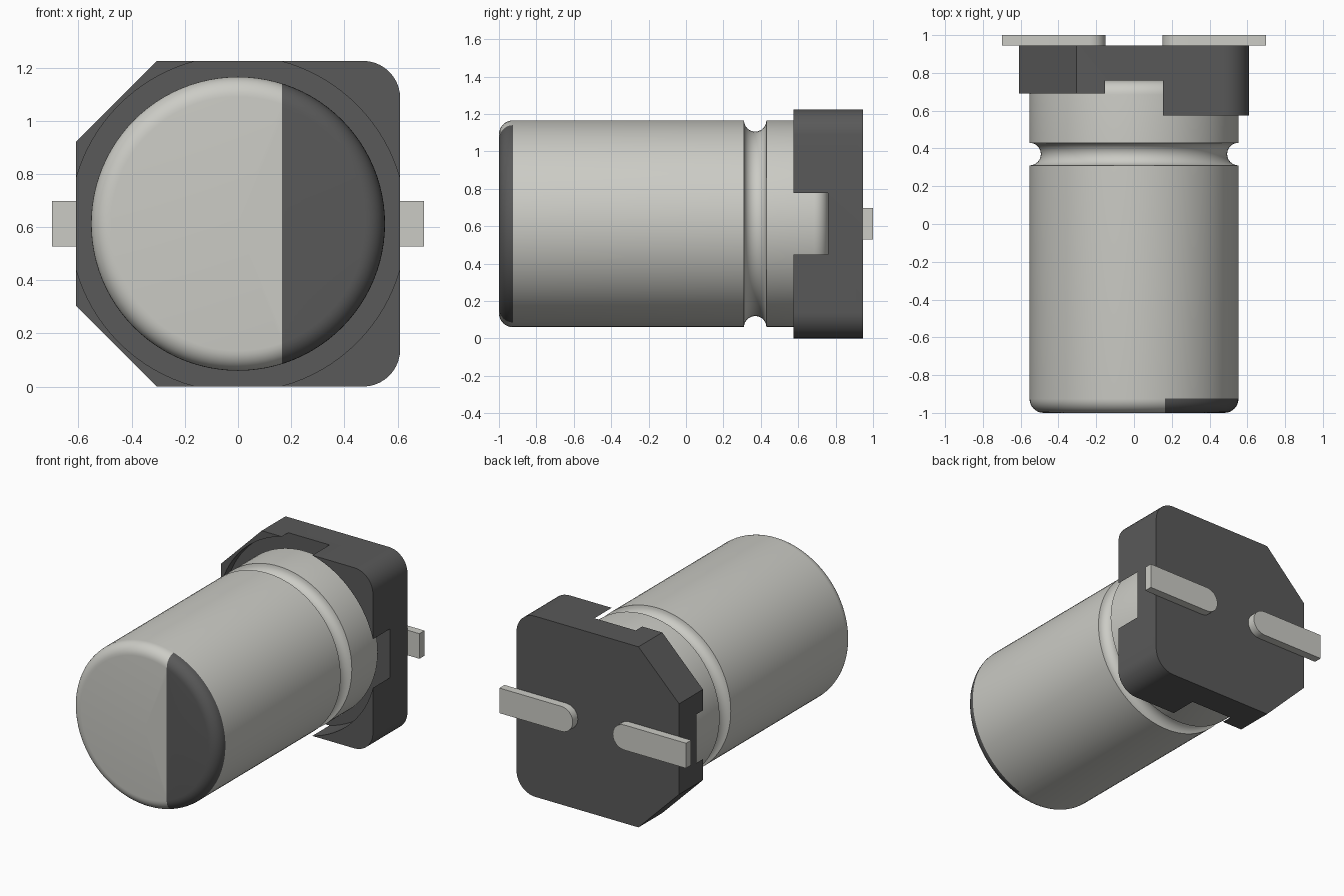
import bpy, bmesh
from math import sin, cos, pi, radians
from mathutils import Matrix, Vector

if "Cube" in bpy.data.objects:
    bpy.data.objects.remove(bpy.data.objects["Cube"])

CZ = 0.6125      # height of the can axis
R = 0.553        # can radius
H = 0.61         # half width of the base


def material(name, rgb):
    m = bpy.data.materials.new(name)
    m.diffuse_color = (*rgb, 1)
    m.use_nodes = True
    m.node_tree.nodes["Principled BSDF"].inputs["Base Color"].default_value = m.diffuse_color
    return m


METAL = material("metal", (0.60, 0.60, 0.56))
DARK = material("dark plastic", (0.10, 0.10, 0.10))


def make_object(name, bm, *mats):
    bmesh.ops.recalc_face_normals(bm, faces=bm.faces[:])
    me = bpy.data.meshes.new(name)
    bm.to_mesh(me)
    bm.free()
    ob = bpy.data.objects.new(name, me)
    bpy.context.collection.objects.link(ob)
    for m in mats:
        me.materials.append(m)
    return ob


def arc(cx, cy, r, a0, a1, n):
    return [(cx + r * cos(radians(a0 + (a1 - a0) * i / n)),
             cy + r * sin(radians(a0 + (a1 - a0) * i / n))) for i in range(n + 1)]


def prism(name, outline, y0, y1, *mats):
    """Extrude an (x, z) outline along y."""
    bm = bmesh.new()
    f = bm.faces.new([bm.verts.new((x, y0, z)) for x, z in outline])
    new = bmesh.ops.extrude_face_region(bm, geom=[f])["geom"]
    bmesh.ops.translate(bm, vec=(0, y1 - y0, 0),
                        verts=[g for g in new if isinstance(g, bmesh.types.BMVert)])
    return make_object(name, bm, *mats)


def rect(x0, x1, z0, z1):
    return [(x0, z0), (x1, z0), (x1, z1), (x0, z1)]


def smooth(ob):
    bpy.ops.object.select_all(action='DESELECT')
    ob.select_set(True)
    bpy.context.view_layer.objects.active = ob
    bpy.ops.object.shade_smooth_by_angle(angle=radians(30))


# Can: lathed (radius, y) profile with rounded ends and a crimp groove
F = 0.075
profile = [(0, -1)] + arc(R - F, -1 + F, F, -90, 0, 8)
profile += arc(R, 0.37, 0.06, 270, 90, 12)
profile += arc(R - F, 0.76 - F, F, 0, 90, 8) + [(0, 0.76)]
bm = bmesh.new()
vs = [bm.verts.new((r, y, 0)) for r, y in profile]
es = [bm.edges.new(p) for p in zip(vs, vs[1:])]
bmesh.ops.spin(bm, geom=vs + es, cent=(0, 0, 0), axis=(0, 1, 0), angle=2 * pi, steps=96)
bmesh.ops.remove_doubles(bm, verts=bm.verts[:], dist=1e-5)

# Polarity mark: split the rounded front end and colour one side
front = [f for f in bm.faces if f.calc_center_median().y < -1 + F]
geom = front + list({e for f in front for e in f.edges} | {v for f in front for v in f.verts})
bmesh.ops.bisect_plane(bm, geom=geom, plane_co=(0.165, 0, 0), plane_no=(1, 0, 0), dist=1e-5)
for f in bm.faces:
    c = f.calc_center_median()
    f.material_index = int(c.y < -1 + F and c.x > 0.165)
bmesh.ops.translate(bm, vec=(0, 0, CZ), verts=bm.verts[:])
smooth(make_object("can", bm, METAL, DARK))

# Base plate: two chamfered corners, two rounded corners
B, C, T = 0.14, 0.305, 2 * CZ
outline = [(-H, C), (-C, 0)] + arc(H - B, B, B, -90, 0, 10)
outline += arc(H - B, T - B, B, 0, 90, 10) + [(-C, T), (-H, T - C)]
base = prism("base", outline, 0.575, 0.945, DARK)

# Cutters: round pocket, side notches, lower chamfered corners
cutters = [
    prism("low_corner_cutter", rect(-1, -0.15, -1, 2), 0.4, 0.69, DARK),
    prism("pocket_cutter", arc(0, CZ, 0.632, 0, 356.25, 95), 0.4, 0.76, DARK),
    prism("notch_cutter_upright", rect(-0.15, 0.15, -1, 2), 0.4, 0.76, DARK),
    prism("notch_cutter_level", rect(-1, 1, CZ - 0.152, CZ + 0.152), 0.4, 0.76, DARK),
]
bpy.context.view_layer.objects.active = base
for c in cutters:
    c.hide_render = True
    mod = base.modifiers.new(c.name, 'BOOLEAN')
    mod.operation, mod.solver, mod.object = 'DIFFERENCE', 'EXACT', c
    bpy.ops.object.modifier_apply(modifier=mod.name)
for c in cutters:
    bpy.data.objects.remove(c)
smooth(base)

# Terminals: flat strips with a rounded inner end
W = 0.085
for name, s in (("left_terminal", -1), ("right_terminal", 1)):
    strip = [(0.70, CZ + W)] + arc(0.15 + W, CZ, W, 90, 270, 12) + [(0.70, CZ - W)]
    smooth(prism(name, [(s * x, z) for x, z in strip], 0.945, 1.0, METAL))
